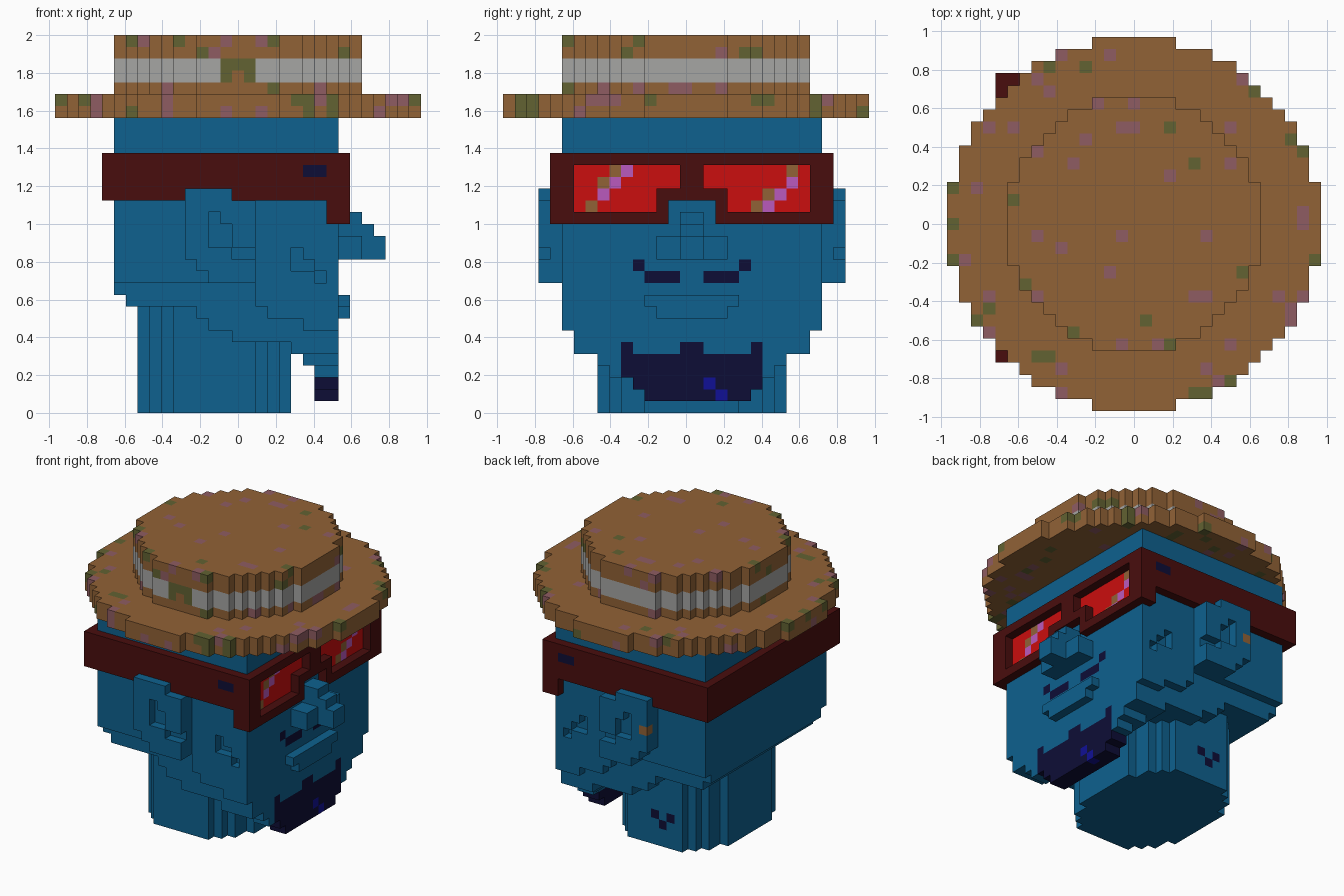
import bpy
import random

if "Cube" in bpy.data.objects:
    bpy.data.objects.remove(bpy.data.objects["Cube"], do_unlink=True)

random.seed(4)
S = 0.0625            # block size
ORIGIN = -15.5 * S    # x and y of grid line 0


# ---- colours ----
def linear(c):
    c /= 255
    return c / 12.92 if c <= 0.04045 else ((c + 0.055) / 1.055) ** 2.4


def make_material(name, rgb):
    m = bpy.data.materials.new(name)
    m.use_nodes = True
    col = (*[linear(c) for c in rgb], 1)
    m.diffuse_color = col
    bsdf = next(n for n in m.node_tree.nodes if n.type == 'BSDF_PRINCIPLED')
    bsdf.inputs["Base Color"].default_value = col
    bsdf.inputs["Roughness"].default_value = 0.9
    return m


MATS = {n: make_material(n.replace("_", " "), c) for n, c in {
    "skin_blue": (14, 97, 143), "straw_brown": (145, 98, 54), "mauve": (143, 92, 98),
    "olive": (98, 98, 50), "band_grey": (166, 166, 164), "dark_red": (73, 13, 13),
    "lens_red": (203, 14, 14), "violet": (186, 90, 190), "navy": (13, 13, 54),
    "bright_blue": (16, 16, 150)}.items()}

# ---- block parts: each is a dict of (i, j, k) -> colour ----
parts = {}


def box(x, y, z, colour):
    return {(i, j, k): colour for i in range(*x) for j in range(*y) for k in range(*z)}


def disc(limit, z, colour):
    return {(i, j, k): colour for i in range(31) for j in range(31) for k in range(*z)
            if (i - 15) ** 2 + (j - 15) ** 2 <= limit}


def carve(cells, x, y, z):
    for c in box(x, y, z, None):
        cells.pop(c, None)


# ---- head: the jaw and skull base step inward towards the neck ----
def jaw_bottom(i, depth):
    if depth == 0:
        return 11 if i < 17 else 9 if i < 18 else 8 if i < 21 else 7
    if depth >= 3 and i >= 20:
        return {20: 5, 21: 4}.get(i, 3 if depth >= 4 else 4)
    for edge, bottom in ((6, 10), (12, 9), (13, 8), (15, 7), (20, 6)):
        if i < edge:
            return bottom
    return 5


head = {}
for i in range(5, 24):
    for j in range(5, 27):
        for k in range(jaw_bottom(i, min(j - 5, 26 - j)), 25):
            head[i, j, k] = "skin_blue"

# cheek dimples on both sides
for j in (5, 26):
    for i, k in ((20, 13), (20, 12), (21, 12), (22, 11)):
        carve(head, (i, i + 1), (j, j + 1), (k, k + 1))

# lenses, painted on the face behind the goggle frame
for lens in (((6, 15), (19, 21)), ((6, 13), (17, 19)), ((17, 26), (19, 21)), ((19, 26), (17, 19))):
    head.update(box((23, 24), lens[0], lens[1], "lens_red"))
for j, k in ((10, 20), (9, 19), (8, 18), (24, 19), (23, 18), (22, 17)):
    head[23, j, k] = "violet"
for j, k in ((9, 20), (8, 19), (7, 17), (24, 20), (22, 18), (21, 17)):
    head[23, j, k] = "straw_brown"

# moustache
for y, z in (((11, 12), (12, 13)), ((12, 15), (11, 12)), ((17, 20), (11, 12)), ((20, 21), (12, 13))):
    head.update(box((23, 24), y, z, "navy"))

# beard on the chin, hanging below the jaw
head.update(box((23, 24), (10, 22), (3, 5), "navy"))
for j in (10, 15, 16, 21):
    head[23, j, 5] = "navy"
parts["head"] = head
beard = box((22, 24), (11, 22), (2, 3), "navy")
beard.update(box((22, 24), (12, 21), (1, 2), "navy"))
beard[23, 17, 2] = beard[23, 18, 1] = "bright_blue"
parts["beard"] = beard

# ---- neck: oval column with three small marks ----
neck = {(i, j, k): "skin_blue" for i in range(7, 20) for j in range(8, 24) for k in range(12)
        if ((i - 13) / 6.8) ** 2 + ((j - 15.5) / 8.4) ** 2 <= 1}
for i, k in ((11, 3), (13, 3), (12, 2)):
    neck[i, 23, k] = "navy"
parts["neck"] = {c: m for c, m in neck.items() if c not in head}

# ---- nose and lower lip ----
nose = box((24, 26), (15, 17), (13, 17), "skin_blue")
nose.update(box((26, 27), (15, 17), (13, 16), "skin_blue"))
nose.update(box((27, 28), (15, 17), (13, 15), "skin_blue"))
nose.update(box((24, 26), (13, 19), (13, 15), "skin_blue"))
parts["nose"] = nose
lip = box((24, 25), (12, 20), (9, 10), "skin_blue")
lip.update(box((24, 25), (13, 19), (8, 9), "skin_blue"))
parts["lower_lip"] = lip

# ---- ears: two blocks thick, with a hollow in the outer layer ----
for name, y, outer in (("ear_minus_y", (3, 5), 3), ("ear_plus_y", (27, 29), 28)):
    ear = box((11, 17), y, (11, 18), "skin_blue")
    ear.update(box((11, 15), y, (18, 19), "skin_blue"))
    carve(ear, (11, 12), y, (11, 13))
    carve(ear, (12, 13), y, (11, 12))
    for x, z in (((13, 14), (14, 17)), ((14, 15), (14, 16)), ((15, 17), (13, 14))):
        carve(ear, x, (outer, outer + 1), z)
    if outer == 28:
        ear[11, outer, 15] = "straw_brown"    # ear stud
    parts[name] = ear

# ---- goggles: a strap round the head and a deeper front frame ----
goggles = box((4, 25), (4, 28), (18, 22), "dark_red")
goggles.update(box((23, 25), (4, 28), (16, 18), "dark_red"))
carve(goggles, (5, 24), (5, 27), (16, 22))
carve(goggles, (24, 25), (14, 18), (16, 18))
for y, z in (((6, 15), (19, 21)), ((6, 13), (17, 19)), ((17, 26), (19, 21)), ((19, 26), (17, 19))):
    carve(goggles, (24, 25), y, z)
for j in (4, 27):
    goggles.update(box((21, 23), (j, j + 1), (20, 21), "navy"))
ears = {**parts["ear_minus_y"], **parts["ear_plus_y"]}
parts["goggles"] = {c: m for c, m in goggles.items() if c not in ears}

# ---- straw hat: round brim, round crown and ribbon ----
brim = disc(240, (25, 27), "straw_brown")
crown = disc(110, (27, 32), "straw_brown")
band = {c: "band_grey" for c in crown if c[2] in (28, 29)}
for i in (14, 15, 16):
    for k in (28, 29):
        band[i, 5, k] = "olive"               # bow
band[15, 5, 28] = "straw_brown"
crown = {c: m for c, m in crown.items() if c not in band}

# scattered flecks round the sides and below
for cells in (brim, crown):
    for c in cells:
        r = random.random()
        if c[2] not in (26, 31) or (c[0] - 15) ** 2 + (c[1] - 15) ** 2 > (205 if c[2] == 26 else 90):
            cells[c] = "mauve" if r < 0.09 else "olive" if r < 0.14 else "straw_brown"

# flecks on the top, as offsets from the middle of the hat
MAUVE = ((-8, 12), (-2, 14), (-3, 10), (0, 10), (-1, 8), (0, 8), (3, 4), (-8, -1), (-1, -1),
         (6, -1), (-6, -2), (-2, -4), (5, -6), (6, -6), (-14, -3), (-13, 3), (8, 5), (8, -10),
         (6, -12), (-6, -12), (-6, -14), (-1, -10), (2, -10), (13, -8), (12, -6), (14, 0),
         (14, 1), (9, 12), (-7, 11), (-10, 8), (-12, 8), (-4, 7), (-5, 5), (-8, 6), (8, 8),
         (-12, -6), (-12, -9))
OLIVE = ((-4, 13), (-7, 13), (3, 8), (5, 5), (-10, 2), (-15, 0), (9, -4), (1, -8), (-5, -9),
         (-8, -11), (-7, -11), (3, -10), (6, -14), (14, 6), (10, 11), (-12, -7), (-13, -8))
for colour, spots in (("mauve", MAUVE), ("olive", OLIVE)):
    for a, b in spots:
        top = (15 + a, 15 + b, 31)
        if top in crown:
            crown[top] = colour
        else:
            brim[15 + a, 15 + b, 26] = colour
parts["hat_brim"], parts["hat_crown"], parts["hat_band"] = brim, crown, band

# ---- turn the blocks into meshes, keeping only the outer faces ----
SIDES = (((1, 0, 0), ((1, 0, 0), (1, 1, 0), (1, 1, 1), (1, 0, 1))),
         ((-1, 0, 0), ((0, 0, 0), (0, 0, 1), (0, 1, 1), (0, 1, 0))),
         ((0, 1, 0), ((0, 1, 0), (0, 1, 1), (1, 1, 1), (1, 1, 0))),
         ((0, -1, 0), ((0, 0, 0), (1, 0, 0), (1, 0, 1), (0, 0, 1))),
         ((0, 0, 1), ((0, 0, 1), (1, 0, 1), (1, 1, 1), (0, 1, 1))),
         ((0, 0, -1), ((0, 0, 0), (0, 1, 0), (1, 1, 0), (1, 0, 0))))
solid = set().union(*parts.values())


def add(a, b):
    return (a[0] + b[0], a[1] + b[1], a[2] + b[2])


for name, cells in parts.items():
    verts, faces, colours = {}, [], []
    for cell, colour in cells.items():
        for direction, corners in SIDES:
            if add(cell, direction) not in solid:
                faces.append([verts.setdefault(add(cell, c), len(verts)) for c in corners])
                colours.append(colour)
    mesh = bpy.data.meshes.new(name)
    mesh.from_pydata([(ORIGIN + i * S, ORIGIN + j * S, k * S) for i, j, k in verts], [], faces)
    used = sorted(set(colours))
    for colour in used:
        mesh.materials.append(MATS[colour])
    for face, colour in zip(mesh.polygons, colours):
        face.material_index = used.index(colour)
    bpy.context.collection.objects.link(bpy.data.objects.new(name, mesh))
